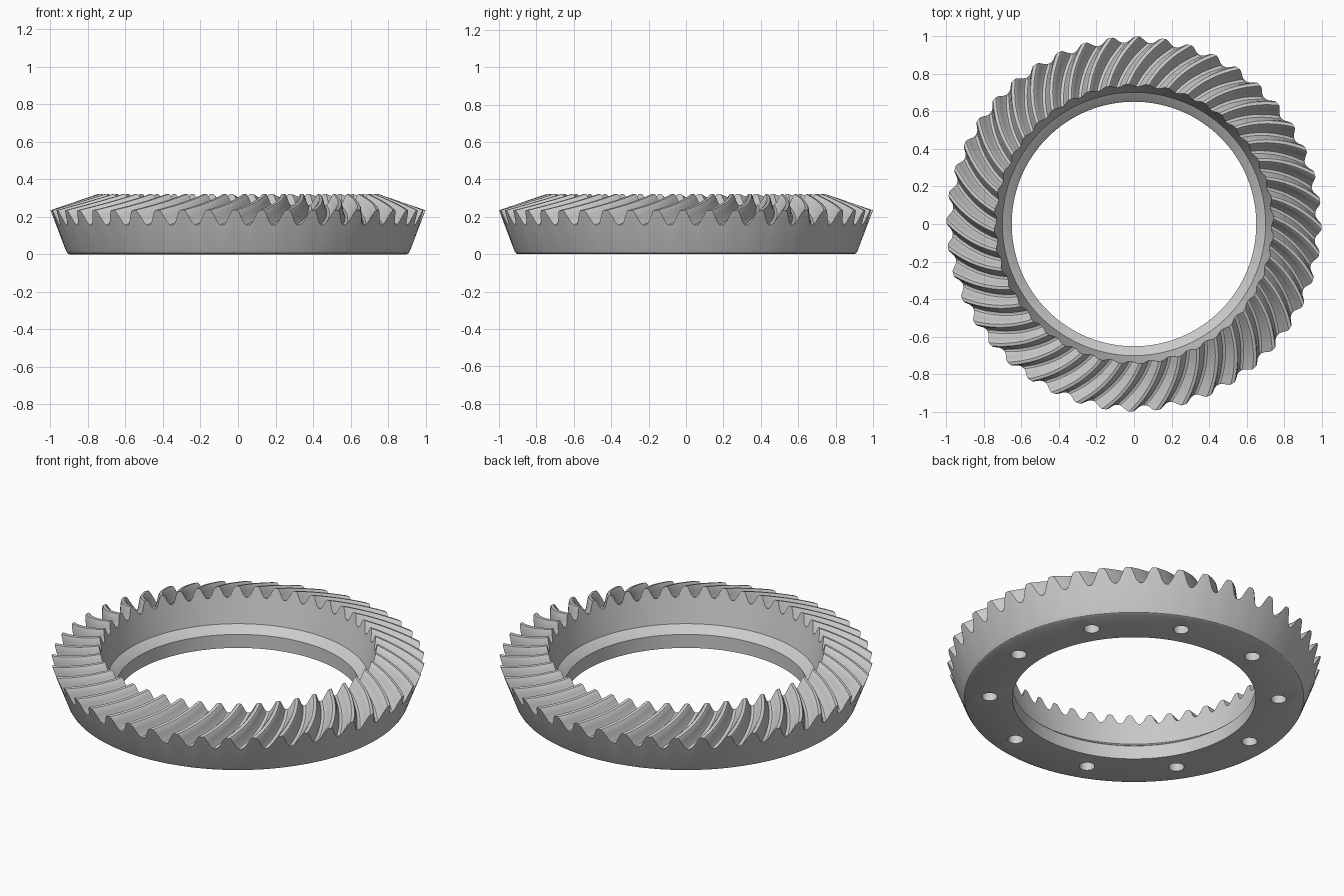
import bpy, bmesh, math

if "Cube" in bpy.data.objects:
    bpy.data.objects.remove(bpy.data.objects["Cube"])

TEETH = 44
PITCH = 2 * math.pi / TEETH
TWIST = 1.45 * PITCH            # spiral offset from outer to inner end
PHASE = math.radians(3.1)
STEPS = 9                       # stations along each tooth

# One tooth: (fraction of pitch, height fraction)
TOOTH = [(0, 0), (.08, .03), (.18, .24), (.27, .58), (.36, .90), (.42, 1.0),
         (.58, 1.0), (.64, .90), (.73, .58), (.82, .24), (.92, .03)]

# Root and tip lines of the toothed face, as (radius, z), outer and inner ends
ROOT_OUT, TIP_OUT = (.968, .155), (1.0, .235)
ROOT_IN, TIP_IN = (.733, .262), (.746, .322)


def mix(a, b, t):
    return tuple(p + (q - p) * t for p, q in zip(a, b))


bm = bmesh.new()


def ring(root, tip, twist):
    """Closed loop of vertices following the tooth outline."""
    verts = []
    for k in range(TEETH):
        for u, h in TOOTH:
            r, z = mix(root, tip, h)
            a = PHASE + (k + u) * PITCH + twist
            verts.append(bm.verts.new((r * math.cos(a), r * math.sin(a), z)))
    return verts


# Outer wall, spiral teeth, inner wall with ledge, bore
rings = [ring(p, p, 0) for p in ((.898, 0), (.91, .006), (.918, .02))]
for i in range(STEPS + 1):
    t = i / STEPS
    rings.append(ring(mix(ROOT_OUT, ROOT_IN, t), mix(TIP_OUT, TIP_IN, t),
                      TWIST * t * (1.25 - .25 * t)))
rings += [ring(p, p, TWIST) for p in ((.702, .12), (.662, .09), (.652, .08), (.652, 0))]
n = len(rings[0])
for a, b in zip(rings, rings[1:] + rings[:1]):
    for j in range(n):
        k = (j + 1) % n
        bm.faces.new((a[j], a[k], b[k], b[j]))
bmesh.ops.recalc_face_normals(bm, faces=bm.faces)
mesh = bpy.data.meshes.new("ring_gear")
bm.to_mesh(mesh)
bm.free()
gear = bpy.data.objects.new("ring_gear", mesh)
bpy.context.collection.objects.link(gear)

# Ten blind bolt holes in the back face
bm = bmesh.new()
for k in range(10):
    a = math.radians(-3 + 36 * k)
    res = bmesh.ops.create_cone(bm, cap_ends=True, segments=20, radius1=.042,
                                radius2=.042, depth=.26)
    bmesh.ops.translate(bm, verts=res["verts"],
                        vec=(.775 * math.cos(a), .775 * math.sin(a), 0))
cut_mesh = bpy.data.meshes.new("bolt_hole_cutter")
bm.to_mesh(cut_mesh)
bm.free()
cutter = bpy.data.objects.new("bolt_hole_cutter", cut_mesh)
bpy.context.collection.objects.link(cutter)
cutter.hide_render = True

mod = gear.modifiers.new("bolt_holes", 'BOOLEAN')
mod.operation = 'DIFFERENCE'
mod.solver = 'EXACT'
mod.object = cutter
bpy.context.view_layer.objects.active = gear
gear.select_set(True)
bpy.ops.object.modifier_apply(modifier=mod.name)
bpy.data.objects.remove(cutter)
bpy.ops.object.shade_smooth_by_angle(angle=math.radians(32))
